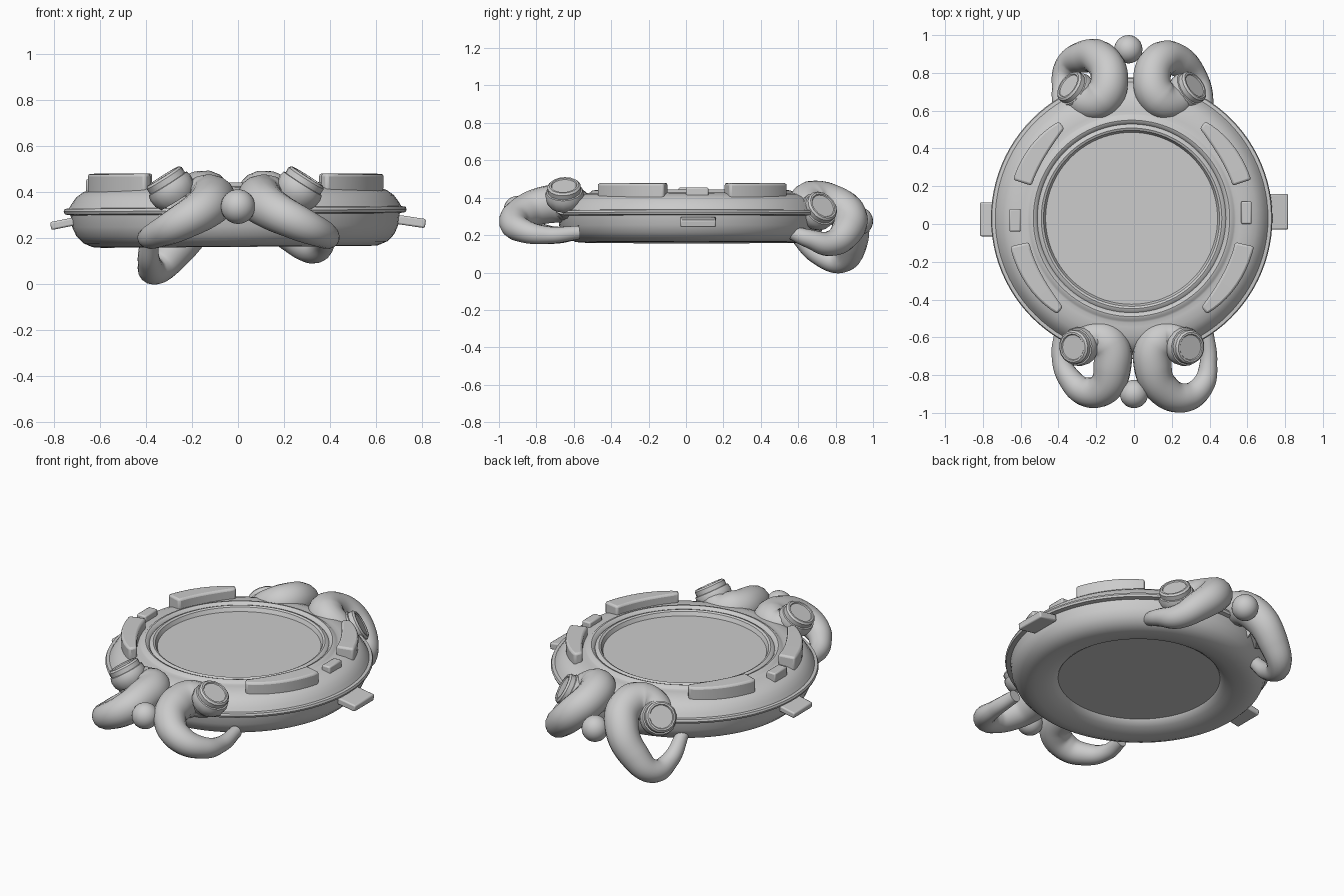
import bpy, bmesh
from math import sin, cos, pi, radians
from mathutils import Vector

if "Cube" in bpy.data.objects:
    bpy.data.objects.remove(bpy.data.objects["Cube"])

CENTRE = Vector((-0.01, 0.03, 0))


def finish(obj, angle=35):
    bpy.ops.object.select_all(action='DESELECT')
    obj.select_set(True)
    bpy.context.view_layer.objects.active = obj
    bpy.ops.object.shade_smooth_by_angle(angle=radians(angle))
    return obj


def mesh_object(name, bm):
    bmesh.ops.recalc_face_normals(bm, faces=bm.faces)
    me = bpy.data.meshes.new(name)
    bm.to_mesh(me)
    bm.free()
    obj = bpy.data.objects.new(name, me)
    bpy.context.collection.objects.link(obj)
    return obj


def lathe(name, profile, steps):
    """Spin a (radius, height) profile that begins and ends on the axis."""
    bm = bmesh.new()
    vs = [bm.verts.new((r, 0, z)) for r, z in profile]
    es = [bm.edges.new(p) for p in zip(vs, vs[1:])]
    bmesh.ops.spin(bm, geom=vs + es, cent=(0, 0, 0), axis=(0, 0, 1),
                   angle=2 * pi, steps=steps, use_duplicate=False)
    bmesh.ops.remove_doubles(bm, verts=bm.verts, dist=1e-5)
    return mesh_object(name, bm)


def bevel(obj, width, segments=2):
    m = obj.modifiers.new('bevel', 'BEVEL')
    m.width, m.segments = width, segments
    m.limit_method = 'ANGLE'
    return obj


def block(name, loc, size, tilt=0, width=0.008):
    bm = bmesh.new()
    bmesh.ops.create_cube(bm, size=1)
    bmesh.ops.scale(bm, vec=size, verts=bm.verts)
    obj = mesh_object(name, bm)
    obj.location, obj.rotation_euler = loc, (0, tilt, 0)
    return finish(bevel(obj, width))


def arc_pad(name, sx, sy, a0, a1):
    """Raised curved pad, narrowing toward its far end."""
    n = 10
    bm = bmesh.new()
    rows = []
    for i in range(n + 1):
        t = i / n
        a = radians(a0 + (a1 - a0) * t)
        r0, r1 = 0.56 + 0.036 * t ** 3, 0.66 - 0.02 * t ** 3
        rows.append([bm.verts.new((sx * r * cos(a), sy * r * sin(a), z))
                     for r, z in ((r0, 0.39), (r1, 0.38), (r1 + 0.003, 0.477), (r0, 0.48))])
    for p, q in zip(rows, rows[1:]):
        for k in range(4):
            bm.faces.new((p[k], p[(k + 1) % 4], q[(k + 1) % 4], q[k]))
    bm.faces.new(rows[0])
    bm.faces.new(rows[-1])
    obj = mesh_object(name, bm)
    obj.location = CENTRE
    return finish(bevel(obj, 0.012))


def horn(name, points, side, shift, drop=0):
    """Tapered curling tube through (x, y, z, radius) points."""
    cu = bpy.data.curves.new(name, 'CURVE')
    cu.dimensions = '3D'
    cu.bevel_depth, cu.bevel_resolution = 1.0, 6
    cu.resolution_u, cu.use_fill_caps = 10, True
    sp = cu.splines.new('BEZIER')
    sp.bezier_points.add(len(points) - 1)
    for bp, (x, y, z, r) in zip(sp.bezier_points, points):
        low = max(0, min(1, (0.36 - z) / 0.2)) * drop if abs(y) > 0.68 else 0
        bp.co = (side * x + shift, y, z - low)
        bp.radius = r
        bp.handle_left_type = bp.handle_right_type = 'AUTO'
    obj = bpy.data.objects.new(name, cu)
    bpy.context.collection.objects.link(obj)
    bpy.ops.object.select_all(action='DESELECT')
    obj.select_set(True)
    bpy.context.view_layer.objects.active = obj
    bpy.ops.object.convert(target='MESH')
    return finish(bpy.context.view_layer.objects.active, 60)


def knob(name, loc, normal):
    """Stepped collar with a flat face, set into the horn's curl."""
    obj = lathe(name, [(0, -0.07), (0.085, -0.07), (0.1, -0.045), (0.104, -0.01), (0.098, 0.012),
                       (0.09, 0.014), (0.09, 0.04), (0.08, 0.05), (0.07, 0.05),
                       (0.066, 0.044), (0, 0.044)], 16)
    obj.location = loc
    obj.rotation_euler = Vector(normal).to_track_quat('Z', 'Y').to_euler()
    return finish(obj)


# Round body: dished underside, thin lip, sloped shoulder, double rim, sunken disc
body = lathe('round_body', [
    (0, 0.21), (0.45, 0.21), (0.458, 0.198), (0.485, 0.18), (0.53, 0.166), (0.58, 0.16), (0.62, 0.163),
    (0.66, 0.18), (0.69, 0.21), (0.708, 0.25), (0.715, 0.302), (0.74, 0.306), (0.745, 0.318),
    (0.74, 0.33), (0.722, 0.332), (0.71, 0.352), (0.69, 0.38), (0.66, 0.402), (0.62, 0.417),
    (0.575, 0.424), (0.553, 0.424), (0.543, 0.428), (0.533, 0.437), (0.52, 0.44), (0.508, 0.435),
    (0.499, 0.422), (0.49, 0.43), (0.478, 0.434), (0.466, 0.428), (0.455, 0.405),
    (0, 0.405)], 96)
body.location = CENTRE
body.rotation_euler = (0, radians(-0.4), 0)
finish(body)

# Four raised pads, two clips and two side tabs
for sx, side in ((1, 'right'), (-1, 'left')):
    arc_pad(f'back_pad_{side}', sx, 1, 18, 53)
    arc_pad(f'front_pad_{side}', sx, -1, 13, 52)
block('clip_right', (0.595, 0.06, 0.425), (0.055, 0.12, 0.06))
block('clip_left', (-0.63, 0.02, 0.425), (0.06, 0.12, 0.06))
block('side_tab_right', (0.755, 0.065, 0.27), (0.12, 0.19, 0.04), 0.15)
block('side_tab_left', (-0.755, 0.025, 0.262), (0.12, 0.18, 0.035), -0.2)

# Curled horns, thick at the knob and thin where they meet the body
front_start = [(0.25, -0.64, 0.39, 0.085), (0.19, -0.605, 0.365, 0.095), (0.12, -0.635, 0.37, 0.105)]
back_start = [(0.27, 0.68, 0.31, 0.085), (0.22, 0.645, 0.35, 0.095), (0.14, 0.67, 0.385, 0.105)]
horns = {
    'front_horn_right': front_start + [
        (0.1, -0.76, 0.36, 0.1), (0.15, -0.87, 0.32, 0.09), (0.26, -0.92, 0.265, 0.078),
        (0.36, -0.86, 0.22, 0.062), (0.395, -0.73, 0.2, 0.046), (0.385, -0.57, 0.215, 0.036)],
    'front_horn_left': front_start + [
        (0.1, -0.76, 0.36, 0.1), (0.14, -0.865, 0.32, 0.09), (0.235, -0.89, 0.265, 0.078),
        (0.325, -0.82, 0.22, 0.062), (0.375, -0.7, 0.2, 0.046), (0.37, -0.57, 0.215, 0.036)],
    'back_horn_right': back_start + [
        (0.105, 0.77, 0.375, 0.1), (0.155, 0.87, 0.31, 0.095), (0.25, 0.86, 0.22, 0.085),
        (0.335, 0.77, 0.155, 0.068), (0.38, 0.66, 0.18, 0.05), (0.375, 0.55, 0.22, 0.036)],
    'back_horn_left': back_start + [
        (0.105, 0.77, 0.375, 0.1), (0.15, 0.87, 0.31, 0.095), (0.24, 0.885, 0.22, 0.085),
        (0.33, 0.83, 0.15, 0.068), (0.36, 0.71, 0.17, 0.05), (0.36, 0.57, 0.22, 0.036)]}
for s, side, shift in ((1, 'right', 0), (-1, 'left', -0.015)):
    horn(f'front_horn_{side}', horns[f'front_horn_{side}'], s, shift)
    horn(f'back_horn_{side}', horns[f'back_horn_{side}'], s, shift - 0.01, 0 if s > 0 else 0.085)
    knob(f'front_knob_{side}', (s * 0.275 + shift * 1.6, -0.65, 0.425), (s * 0.53, -0.05, 0.84))
    knob(f'back_knob_{side}', (s * 0.29 + shift * 1.6, 0.71, 0.335), (s * 0.7, 0.5, 0.5))

# Balls held between each pair of horns
for name, loc in (('front_ball', (0, -0.9, 0.335)), ('back_ball', (-0.03, 0.925, 0.275))):
    bm = bmesh.new()
    bmesh.ops.create_uvsphere(bm, u_segments=24, v_segments=16, radius=0.075)
    ball = mesh_object(name, bm)
    ball.location = loc
    finish(ball, 60)
